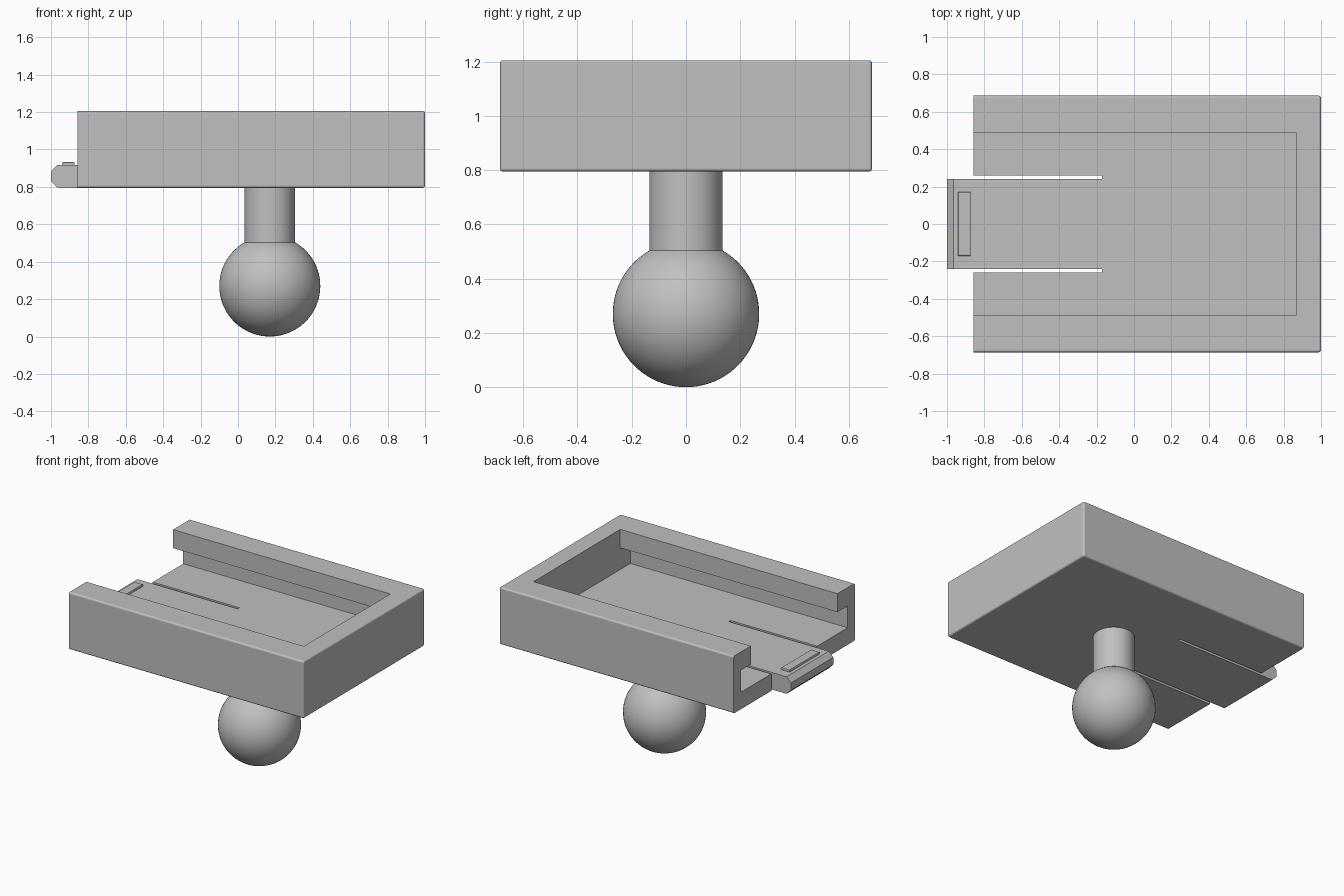
import bpy, bmesh, math
from mathutils import Matrix, Vector

cube = bpy.data.objects.get("Cube")
if cube:
    bpy.data.objects.remove(cube, do_unlink=True)

grey = bpy.data.materials.new("plain grey")
grey.use_nodes = True
colour = (0.53, 0.53, 0.53, 1)
grey.diffuse_color = colour
grey.node_tree.nodes["Principled BSDF"].inputs["Base Color"].default_value = colour


def finish(name, bm):
    bmesh.ops.recalc_face_normals(bm, faces=bm.faces)
    mesh = bpy.data.meshes.new(name)
    bm.to_mesh(mesh)
    bm.free()
    mesh.materials.append(grey)
    obj = bpy.data.objects.new(name, mesh)
    bpy.context.collection.objects.link(obj)
    return obj


def activate(obj):
    bpy.ops.object.select_all(action='DESELECT')
    obj.select_set(True)
    bpy.context.view_layer.objects.active = obj


def prism(profile, to_3d, start, end):
    """Extrude a 2D profile between two positions on the remaining axis."""
    bm = bmesh.new()
    face = bm.faces.new([bm.verts.new(to_3d(a, b, start)) for a, b in profile])
    ext = bmesh.ops.extrude_face_region(bm, geom=[face])["geom"]
    shift = Vector(to_3d(0, 0, end - start))
    bmesh.ops.translate(bm, vec=shift, verts=[v for v in ext if isinstance(v, bmesh.types.BMVert)])
    return bm


def along_x(y, z, x):
    return (x, y, z)


def along_y(x, z, y):
    return (x, y, z)


def box(x0, x1, y0, y1, z0, z1):
    return prism([(y0, z0), (y1, z0), (y1, z1), (y0, z1)], along_x, x0, x1)


def cut(obj, cutter):
    cutter.hide_render = True
    mod = obj.modifiers.new("cut", 'BOOLEAN')
    mod.operation = 'DIFFERENCE'
    mod.solver = 'EXACT'
    mod.object = cutter
    activate(obj)
    bpy.ops.object.modifier_apply(modifier=mod.name)
    bpy.data.objects.remove(cutter, do_unlink=True)


BOTTOM, FLOOR, TOP = 0.795, 0.917, 1.205
OPEN_END = -0.858

# Tray block, rounded on every edge except around the open end
bm = box(OPEN_END, 1, -0.686, 0.686, BOTTOM, TOP)
edges = [e for e in bm.edges if max(v.co.x for v in e.verts) > 0]
bmesh.ops.bevel(bm, geom=edges, offset=0.012, segments=4, profile=0.5, affect='EDGES')
tray = finish("tray", bm)

# Pocket with an undercut groove below each side lip
half = [(0.605, FLOOR), (0.605, 1.073), (0.49, 1.073), (0.49, 1.4)]
profile = half + [(-y, z) for y, z in reversed(half)]
cut(tray, finish("pocket_cutter", prism(profile, along_x, -1.2, 0.865)))

# Two slots that free the spring latch
for side in (-1, 1):
    y0, y1 = sorted((side * 0.24, side * 0.26))
    cut(tray, finish("slot_cutter", box(-1.2, -0.17, y0, y1, 0.6, 1.0)))

# Chamfered latch end
tip = [(OPEN_END, BOTTOM), (-0.965, BOTTOM), (-1, 0.83), (-1, 0.882),
       (-0.965, FLOOR), (OPEN_END, FLOOR)]
finish("latch_tip", prism(tip, along_y, -0.24, 0.24))

# Raised catch on the latch
bm = box(-0.94, -0.873, -0.17, 0.17, FLOOR - 0.01, 0.933)
top_edges = [e for e in bm.edges if all(v.co.z > FLOOR for v in e.verts)]
bmesh.ops.bevel(bm, geom=top_edges, offset=0.006, segments=2, profile=0.5, affect='EDGES')
finish("latch_catch", bm)

# Ball and stem, turned as one profile
R, STEM, STEPS = 0.27, 0.135, 32
sweep = math.pi - math.asin(STEM / R)
outline = [(R * math.sin(sweep * i / STEPS), R - R * math.cos(sweep * i / STEPS))
           for i in range(STEPS + 1)]
outline.append((STEM, BOTTOM + 0.01))
bm = bmesh.new()
verts = [bm.verts.new((r, 0, z)) for r, z in outline]
lines = [bm.edges.new(pair) for pair in zip(verts, verts[1:])]
bmesh.ops.spin(bm, geom=verts + lines, cent=(0, 0, 0), axis=(0, 0, 1),
               angle=2 * math.pi, steps=64)
bmesh.ops.remove_doubles(bm, verts=bm.verts, dist=0.0005)
bmesh.ops.transform(bm, matrix=Matrix.Translation((0.17, 0, 0)), verts=bm.verts)
ball = finish("ball_and_stem", bm)
activate(ball)
bpy.ops.object.shade_smooth_by_angle(angle=math.radians(30))
